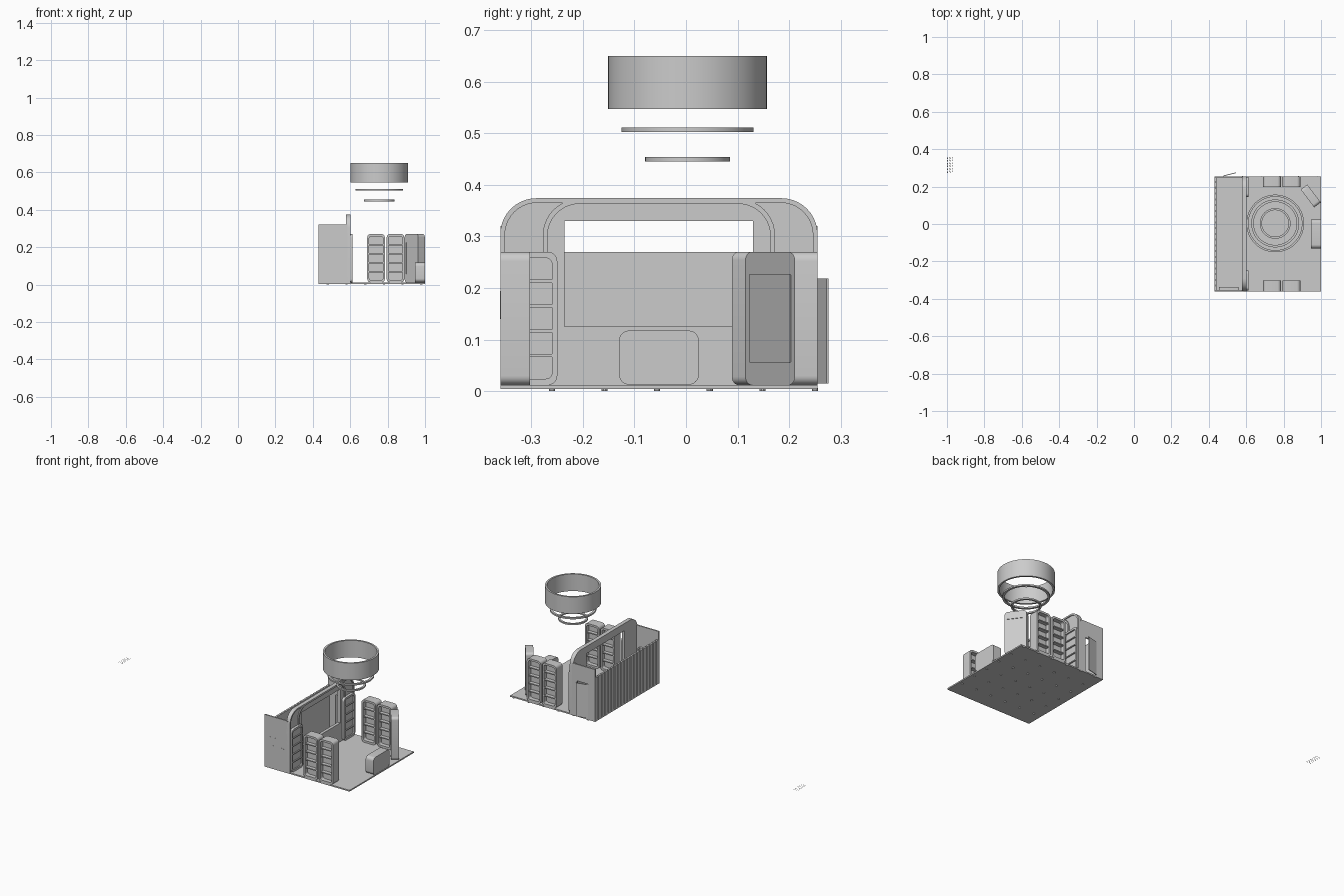
import bpy, bmesh, math
from math import sin, cos, pi, radians
from mathutils import Matrix

if "Cube" in bpy.data.objects:
    bpy.data.objects.remove(bpy.data.objects["Cube"])

Y0, Y1 = -0.36, 0.255            # booth width
YC = (Y0 + Y1) / 2
FLOOR = 0.012

def box(name, x0, x1, y0, y1, z0, z1):
    bm = bmesh.new()
    m = Matrix.Translation(((x0+x1)/2, (y0+y1)/2, (z0+z1)/2)) @ Matrix.Diagonal((x1-x0, y1-y0, z1-z0, 1))
    bmesh.ops.create_cube(bm, size=1, matrix=m)
    return link(name, bm)

def link(name, bm):
    me = bpy.data.meshes.new(name)
    bm.to_mesh(me)
    bm.free()
    ob = bpy.data.objects.new(name, me)
    bpy.context.collection.objects.link(ob)
    return ob

def finish(ob):
    bpy.ops.object.select_all(action='DESELECT')
    ob.select_set(True)
    bpy.context.view_layer.objects.active = ob
    if ob.type == 'CURVE':
        bpy.ops.object.convert(target='MESH')
    bpy.ops.object.shade_smooth_by_angle(angle=radians(35))
    return bpy.context.object

def rrect(w, h, r, cy=0.0, n=6):
    pts = []
    for k, (sx, sy) in enumerate([(1, 1), (-1, 1), (-1, -1), (1, -1)]):
        for i in range(n + 1):
            a = (k + i / n) * pi / 2
            pts.append((sx*(w/2-r) + r*cos(a), cy + sy*(h/2-r) + r*sin(a)))
    return pts

def arch(hw, top, r, z0, n=10):
    left = [(-hw, z0)] + [(-hw + r - r*cos(i/n*pi/2), top - r + r*sin(i/n*pi/2)) for i in range(n+1)]
    return left + [(-x, z) for x, z in reversed(left)]

def panel(name, loops, depth, loc, yaw=0.0):
    """Upright extruded outline; local x runs along yaw, depth is centred."""
    cu = bpy.data.curves.new(name, 'CURVE')
    cu.dimensions, cu.fill_mode, cu.extrude = '2D', 'BOTH', depth / 2
    for pts in loops:
        sp = cu.splines.new('POLY')
        sp.points.add(len(pts) - 1)
        for p, (x, y) in zip(sp.points, pts):
            p.co = (x, y, 0, 1)
        sp.use_cyclic_u = True
    ob = bpy.data.objects.new(name, cu)
    bpy.context.collection.objects.link(ob)
    ob.matrix_world = Matrix.Translation(loc) @ Matrix.Rotation(yaw, 4, 'Z') @ Matrix.Rotation(pi/2, 4, 'X')
    return finish(ob)

# Raised floor and its little feet
box("floor", 0.43, 1.0, Y0, Y1, 0.004, FLOOR)
bm = bmesh.new()
for i in range(6):
    for j in range(6):
        m = Matrix.Translation((0.48 + i*0.1, -0.26 + j*0.102, 0.003))
        bmesh.ops.create_cone(bm, cap_ends=True, segments=10, radius1=0.006, radius2=0.006, depth=0.006, matrix=m)
finish(link("floor_feet", bm))

# Store room: back wall with vertical slats
box("back_wall", 0.436, 0.442, Y0, Y1, FLOOR, 0.27)
n = 20
step = (Y1 - Y0) / n
for i in range(n):
    box("back_slat", 0.43, 0.437, Y0 + i*step + 0.003, Y0 + (i+1)*step - 0.003, 0.004, 0.27)

# Store room side walls, one with a doorway and open door
box("side_wall", 0.43, 0.585, Y0, Y0 + 0.008, 0.004, 0.32)
box("door_side_rear", 0.43, 0.48, Y1 - 0.008, Y1, 0.004, 0.32)
box("door_side_front", 0.552, 0.585, Y1 - 0.008, Y1, 0.004, 0.32)
box("door_lintel", 0.48, 0.552, Y1 - 0.008, Y1, 0.22, 0.32)
door = box("door", 0, 0.07, 0, 0.004, 0.015, 0.218)
door.matrix_world = Matrix.Translation((0.478, Y1, 0)) @ Matrix.Rotation(radians(14), 4, 'Z')

# Ventilation grille
panel("grille_frame", [rrect(0.105, 0.055, 0.006), rrect(0.093, 0.043, 0.004)], 0.024, (0.507, Y0 + 0.0115, 0.167))
for k in range(3):
    box("grille_slat", 0.46, 0.555, Y0 + 0.0005, Y0 + 0.02, 0.15 + k*0.013, 0.157 + k*0.013)

# Arched front wall with serving window
HW = (Y1 - Y0) / 2
window = [(-0.1825, 0.125), (0.1825, 0.125), (0.1825, 0.33), (-0.1825, 0.33)]
panel("front_wall", [arch(HW, 0.373, 0.075, FLOOR), window], 0.018, (0.586, YC, 0), pi/2)
for hw, top in ((HW, 0.374), (0.225, 0.372)):
    strip = arch(hw, top, 0.07, FLOOR) + arch(hw - 0.009, top - 0.009, 0.062, FLOOR)[::-1]
    panel("arch_trim", [strip], 0.024, (0.589, YC, 0), pi/2)

# Rounded display shelf units
def shelf_unit(x, y, depth, yaw, w=0.094):
    h = 0.258
    loc = (x, y, FLOOR + h/2)
    panel("shelf_frame", [rrect(w, h, 0.018), rrect(w - 0.02, h - 0.024, 0.012)], depth, loc, yaw)
    panel("shelf_back", [rrect(w - 0.018, h - 0.022, 0.012)], 0.006, loc, yaw)
    for k in range(4):
        z = (k - 1.5) * 0.048
        shelf = [(-w/2+0.009, z-0.003), (w/2-0.009, z-0.003), (w/2-0.009, z+0.003), (-w/2+0.009, z+0.003)]
        panel("shelf", [shelf], depth * 0.85, loc, yaw)

for y in (Y0 + 0.029, Y1 - 0.029):
    for x in (0.738, 0.842):
        shelf_unit(x, y, 0.058, 0)
for y in (YC - 0.25, YC + 0.25):
    shelf_unit(0.6, y, 0.022, pi/2, 0.106)

# Angled screen stand
yaw = radians(127)
loc = (0.945, 0.15, FLOOR + 0.129)
panel("screen_stand", [rrect(0.12, 0.258, 0.016), rrect(0.1, 0.17, 0.001)], 0.044, loc, yaw)
panel("screen", [rrect(0.102, 0.172, 0.001)], 0.038, loc, yaw)

# Reception counter
panel("counter", [rrect(0.155, 0.105, 0.02)], 0.052, (0.973, -0.0525, 0.065), pi/2)

# Hanging rings
def ring(name, r, width, z0, z1, seg=64):
    bm = bmesh.new()
    prof = [(r - width, z0), (r, z0), (r, z1), (r - width, z1)]
    rows = [[bm.verts.new((0.755 + q*cos(2*pi*i/seg), 0.003 + q*sin(2*pi*i/seg), z)) for q, z in prof] for i in range(seg)]
    for i in range(seg):
        a, b = rows[i], rows[(i+1) % seg]
        for k in range(4):
            bm.faces.new((a[k], b[k], b[(k+1) % 4], a[(k+1) % 4]))
    finish(link(name, bm))

ring("hanging_banner_ring", 0.154, 0.011, 0.547, 0.65)
ring("light_ring_large", 0.128, 0.013, 0.502, 0.511)
ring("light_ring_small", 0.082, 0.011, 0.445, 0.454)

# Loose flat slivers lying far off to the side
bm = bmesh.new()
for i in range(4):
    for j in range(6):
        m = Matrix.Translation((-0.997 + i*0.009, 0.278 + j*0.0148 + (i % 2)*0.003, 0.008)) @ Matrix.Diagonal((0.003, 0.008, 1, 1))
        bmesh.ops.create_grid(bm, x_segments=1, y_segments=1, size=0.5, matrix=m)
link("loose_slivers", bm)
